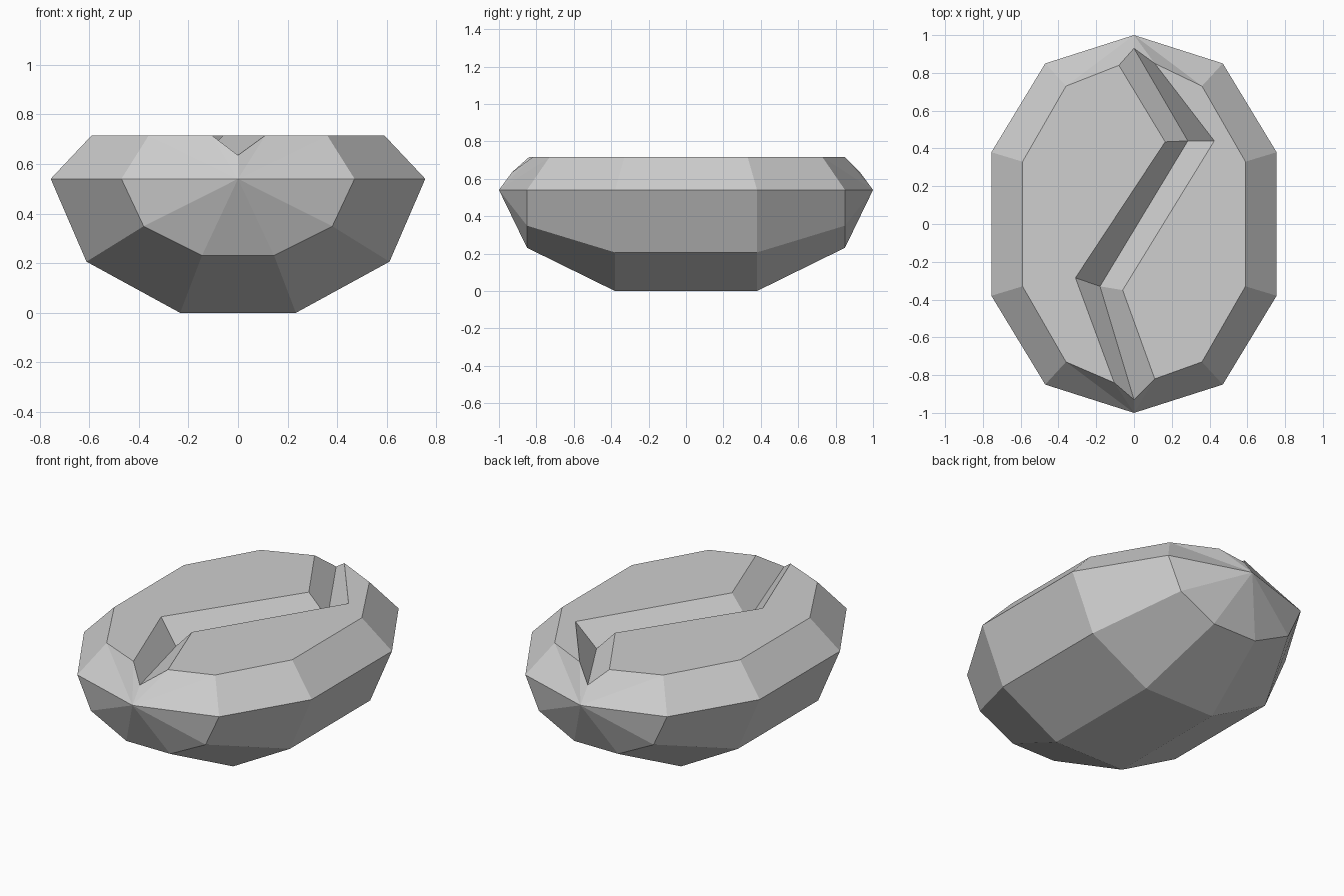
import bpy
import bmesh
import math

cube = bpy.data.objects.get("Cube")
if cube:
    bpy.data.objects.remove(cube, do_unlink=True)

RIM_Z, TOP_Z, FLOOR_Z, TIP_Z = 0.54, 0.715, 0.59, 0.635

shell = bpy.data.materials.new("bean_grey")
shell.use_nodes = True
colour = (0.62, 0.62, 0.62, 1)
shell.diffuse_color = colour
shell.node_tree.nodes["Principled BSDF"].inputs["Base Color"].default_value = colour

bm = bmesh.new()


def point(x, y, z):
    return bm.verts.new((x, y, z))


def half_ring(y, rx, rz):
    """Lower half of an oval, from +x rim under the belly to -x rim."""
    return [point(rx * math.cos(math.pi * i / 5), y,
                  RIM_Z - rz * math.sin(math.pi * i / 5)) for i in range(6)]


def bridge(a, b):
    """Fill quads between two rows of equal length."""
    for i in range(len(a) - 1):
        bm.faces.new((a[i], a[i + 1], b[i + 1], b[i]))


# Rounded belly
rings = [half_ring(y, rx, rz) for y, rx, rz in
         ((-0.85, 0.47, 0.325), (-0.38, 0.755, 0.568),
          (0.38, 0.755, 0.568), (0.85, 0.47, 0.325))]
for a, b in zip(rings, rings[1:]):
    bridge(a, b)
front_pole, back_pole = point(0, -1, RIM_Z), point(0, 1, RIM_Z)
for pole, ring in ((front_pole, rings[0]), (back_pole, rings[-1])):
    for i in range(5):
        bm.faces.new((pole, ring[i], ring[i + 1]))

# Bent groove floor, front to back
floor = [point(0, -0.93, TIP_Z), point(-0.18, -0.33, FLOOR_Z),
         point(0.285, 0.44, FLOOR_Z), point(0, 0.93, TIP_Z)]

# Flat top halves, bevelled shoulders and groove walls
lips = {
    1: ((0.11, -0.82), (-0.06, -0.35), (0.425, 0.44), (0.11, 0.85)),
    -1: ((-0.105, -0.84), (-0.31, -0.285), (0.165, 0.435), (-0.08, 0.84)),
}
for side, lip_points in lips.items():
    lip = [point(x, y, TOP_Z) for x, y in lip_points]
    edge = [point(side * x, y, TOP_Z) for x, y in
            ((0.36, -0.73), (0.59, -0.33), (0.59, 0.33), (0.36, 0.73))]
    rim = [ring[0 if side > 0 else -1] for ring in rings]
    bm.faces.new(edge + lip[::-1])
    bridge(rim, edge)
    bridge(lip, floor)
    for pole, i in ((front_pole, 0), (back_pole, -1)):
        bm.faces.new((pole, rim[i], edge[i]))
        bm.faces.new((pole, edge[i], lip[i]))
        bm.faces.new((pole, lip[i], floor[i]))

bmesh.ops.recalc_face_normals(bm, faces=bm.faces)
mesh = bpy.data.meshes.new("bean_body")
bm.to_mesh(mesh)
bm.free()
mesh.materials.append(shell)
bean = bpy.data.objects.new("bean_body", mesh)
bpy.context.collection.objects.link(bean)
